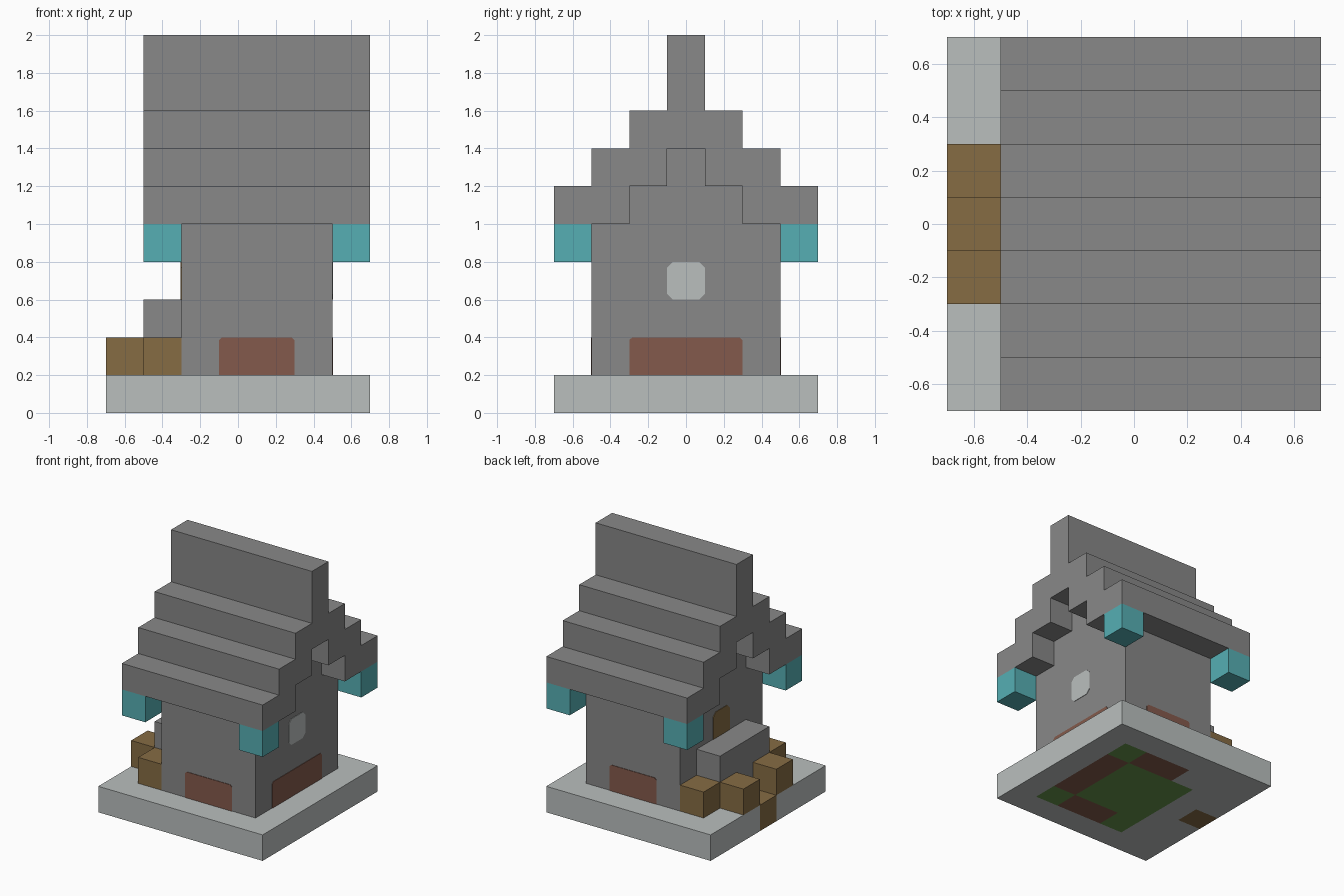
import bpy, bmesh
from mathutils import Vector

cube = bpy.data.objects.get("Cube")
if cube:
    bpy.data.objects.remove(cube, do_unlink=True)


def material(name, r, g, b):
    """Flat material from 0-255 screen values, stored as linear."""
    def lin(c):
        c /= 255
        return c / 12.92 if c <= 0.04045 else ((c + 0.055) / 1.055) ** 2.4
    col = (lin(r), lin(g), lin(b), 1)
    m = bpy.data.materials.new(name)
    m.use_nodes = True
    m.diffuse_color = col
    bsdf = next(n for n in m.node_tree.nodes if n.type == 'BSDF_PRINCIPLED')
    bsdf.inputs["Base Color"].default_value = col
    return m


stone = material("grey stone", 136, 136, 136)
pale = material("pale stone", 186, 191, 190)
teal = material("teal lantern", 86, 175, 180)
wood = material("brown wood", 134, 108, 68)
brick = material("red brick", 132, 90, 76)
grass = material("green floor", 101, 146, 75)


def finish(name, bm, *mats):
    bmesh.ops.recalc_face_normals(bm, faces=bm.faces[:])
    me = bpy.data.meshes.new(name)
    bm.to_mesh(me)
    bm.free()
    for m in mats:
        me.materials.append(m)
    ob = bpy.data.objects.new(name, me)
    bpy.context.scene.collection.objects.link(ob)
    return ob


def prism(name, points, shift, mat):
    """Closed outline of 3D points, pushed along shift."""
    bm = bmesh.new()
    face = bm.faces.new([bm.verts.new(p) for p in points])
    out = bmesh.ops.extrude_face_region(bm, geom=[face], use_keep_orig=True)
    moved = [v for v in out["geom"] if isinstance(v, bmesh.types.BMVert)]
    bmesh.ops.translate(bm, verts=moved, vec=Vector(shift))
    return finish(name, bm, mat)


def gable_prism(name, half, x0, x1, mat):
    """Half outline in (y, z), mirrored over y and extruded along x."""
    outline = half + [(-y, z) for y, z in reversed(half)]
    return prism(name, [(x0, y, z) for y, z in outline], (x1 - x0, 0, 0), mat)


def box(name, x0, x1, y0, y1, z0, z1, mat):
    return prism(name, [(x0, y0, z0), (x1, y0, z0), (x1, y1, z0), (x0, y1, z0)],
                 (0, 0, z1 - z0), mat)


def plate(name, axis, side, at, a0, a1, z0, z1, top, bottom, mat):
    """Thin panel on a wall, with clipped top and bottom corners."""
    t, b = top, bottom
    pts = [(a0 + t, z1), (a1 - t, z1), (a1, z1 - t)]
    pts += [(a1, z0 + b), (a1 - b, z0), (a0 + b, z0), (a0, z0 + b)] if b else [(a1, z0), (a0, z0)]
    pts.append((a0, z1 - t))
    if axis == 'x':
        return prism(name, [(at, a, z) for a, z in pts], (side * 0.004, 0, 0), mat)
    return prism(name, [(a, at, z) for a, z in pts], (0, side * 0.004, 0), mat)


# Base slab of seven by seven cells, coloured underneath where the house stands
bm = bmesh.new()
bmesh.ops.create_grid(bm, x_segments=7, y_segments=7, size=0.7)
out = bmesh.ops.extrude_face_region(bm, geom=bm.faces[:], use_keep_orig=True)
bmesh.ops.translate(bm, verts=[v for v in out["geom"] if isinstance(v, bmesh.types.BMVert)],
                    vec=(0, 0, 0.2))
for f in bm.faces:
    c = f.calc_center_median()
    if c.x < -0.5 and abs(c.y) < 0.15:
        f.material_index = 1                      # doorstep
    elif c.z < 0.01:
        in_x, in_y = -0.3 < c.x < 0.5, abs(c.y) < 0.5
        if in_x and in_y:
            end_wall = c.x > 0.3 and abs(c.y) < 0.3
            side_wall = -0.1 < c.x < 0.3 and abs(c.y) > 0.3
            corner = c.x < -0.1 and c.y > 0.3
            f.material_index = 2 if end_wall or side_wall else 0 if corner else 3
finish("base", bm, pale, wood, brick, grass)

# House body with stepped gables
gable_prism("walls", [(0.5, 0.2), (0.5, 1), (0.3, 1), (0.3, 1.2), (0.1, 1.2), (0.1, 1.4)],
            -0.3, 0.5, stone)

# Stepped roof shell with tall ridge
gable_prism("roof", [(0.1, 1.4), (0.1, 1.2), (0.3, 1.2), (0.3, 1), (0.7, 1), (0.7, 1.2),
                     (0.5, 1.2), (0.5, 1.4), (0.3, 1.4), (0.3, 1.6), (0.1, 1.6), (0.1, 2)],
            -0.5, 0.7, stone)

# Lanterns under the eave corners
for x, end in ((-0.5, "right"), (0.5, "left")):
    for y, face in ((-0.7, "front"), (0.5, "back")):
        box(f"lantern_{face}_{end}", x, x + 0.2, y, y + 0.2, 0.8, 1, teal)

# Porch and the wooden blocks around it
box("porch", -0.5, -0.3, -0.3, 0.3, 0.2, 0.6, stone)
for y, face in ((-1, "front"), (1, "back")):
    for name, x, d in (("inner", -0.5, 0.4), ("outer", -0.7, 0.2)):
        box(f"{name}_block_{face}", x, x + 0.2, y * d - 0.1, y * d + 0.1, 0.2, 0.4, wood)

# Brick panels, window and door top
plate("brick_panel_front", 'y', -1, -0.5, -0.1, 0.3, 0.2, 0.4, 0.015, 0, brick)
plate("brick_panel_back", 'y', 1, 0.5, -0.1, 0.3, 0.2, 0.4, 0.015, 0, brick)
plate("brick_panel_left", 'x', 1, 0.5, -0.3, 0.3, 0.2, 0.4, 0.015, 0, brick)
plate("window", 'x', 1, 0.5, -0.1, 0.1, 0.6, 0.8, 0.03, 0.03, pale)
plate("door_top", 'x', -1, -0.3, -0.1, 0.1, 0.6, 0.8, 0.03, 0, wood)
